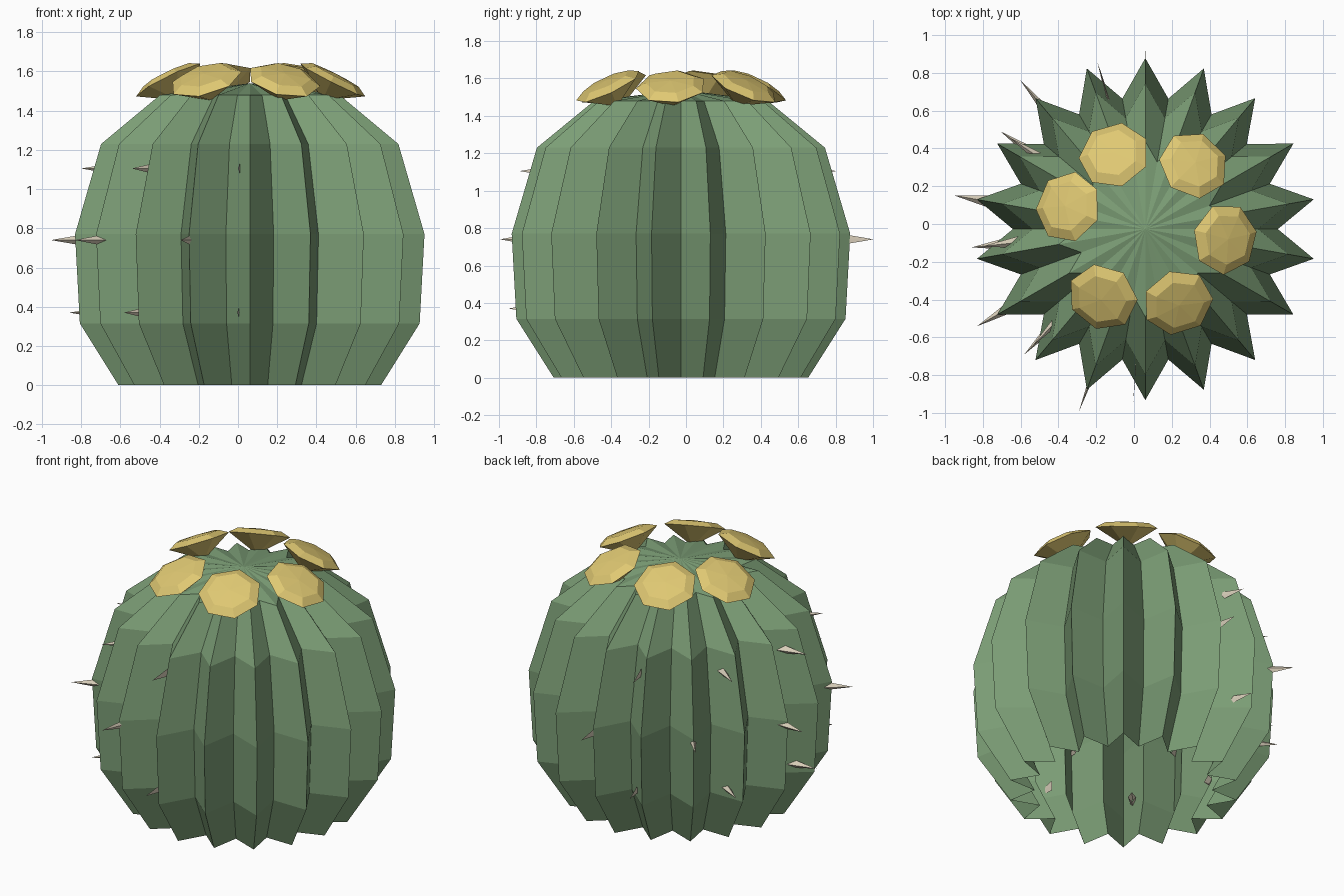
import bpy
import bmesh
from math import sin, cos, pi, radians
from mathutils import Matrix, Vector

cube = bpy.data.objects.get("Cube")
if cube:
    bpy.data.objects.remove(cube)

CENTRE = Vector((0.06, -0.027, 0))


def material(name, colour):
    mat = bpy.data.materials.new(name)
    mat.use_nodes = True
    mat.diffuse_color = (*colour, 1)
    mat.node_tree.nodes["Principled BSDF"].inputs["Base Color"].default_value = (*colour, 1)
    return mat


GREEN = material("cactus_green", (0.20, 0.34, 0.18))
YELLOW = material("flower_yellow", (0.74, 0.58, 0.17))
CREAM = material("spine_cream", (0.68, 0.61, 0.48))


def lathe(name, mat, rings, tip=None, valley=None, sides=7, start=0.0, squash=1.0):
    """Stack rings of (radius, height); valley makes every other corner an inner one."""
    bm = bmesh.new()
    loops = []
    for radius, z in rings:
        loop = []
        for i in range(sides):
            r = radius * (valley if valley and i % 2 else 1)
            a = start + 2 * pi * i / sides
            loop.append(bm.verts.new((r * cos(a), r * sin(a) * squash, z)))
        loops.append(loop)
    for low, high in zip(loops, loops[1:]):
        for i in range(sides):
            j = (i + 1) % sides
            bm.faces.new((low[i], low[j], high[j], high[i]))
    if tip is not None:
        top = bm.verts.new((0, 0, tip))
        for i in range(sides):
            bm.faces.new((loops[-1][i], loops[-1][(i + 1) % sides], top))
    mesh = bpy.data.meshes.new(name)
    bm.to_mesh(mesh)
    bm.free()
    mesh.materials.append(mat)
    obj = bpy.data.objects.new(name, mesh)
    bpy.context.collection.objects.link(obj)
    return obj


def place(obj, angle, radius, z, tilt):
    """Tilt the part outward and set it at an angle around the body."""
    obj.matrix_world = (Matrix.Translation(CENTRE) @ Matrix.Rotation(radians(angle), 4, "Z")
                        @ Matrix.Translation((radius, 0, z)) @ Matrix.Rotation(radians(tilt), 4, "Y"))


# Ribbed body, open underneath, with a shallow pointed crown
body = lathe("cactus_body", GREEN,
             [(0.68, 0), (0.88, 0.315), (0.905, 0.77), (0.77, 1.23), (0.465, 1.48)],
             tip=1.54, valley=0.775, sides=36, start=pi / 2)
body.location = CENTRE

# Ring of flowers leaning outward
for n, angle in enumerate((-7, 53, 113, 164, 238, 294)):
    flower = lathe(f"flower_{n + 1}", YELLOW,
                   [(0.025, -0.1), (0.19, 0), (0.135, 0.03)], tip=0.038, start=radians(18))
    place(flower, angle, 0.425, 1.555, 27)


# Rows of spines on the right half; they get thinner toward the front and back
def spine_row(name, first, tip_radius, z):
    for n in range(5):
        angle = first + 40 * n
        thin = max(abs(cos(radians(angle))), 0.03)
        spine = lathe(f"{name}_spine_{n + 1}", CREAM, [(0.034, 0)], tip=0.2,
                      sides=4, squash=thin)
        place(spine, angle, tip_radius - 0.2, z, 90)


spine_row("lower", 106, 0.925, 0.37)
spine_row("middle", 90, 1.03, 0.74)
spine_row("upper", 106, 0.865, 1.105)
